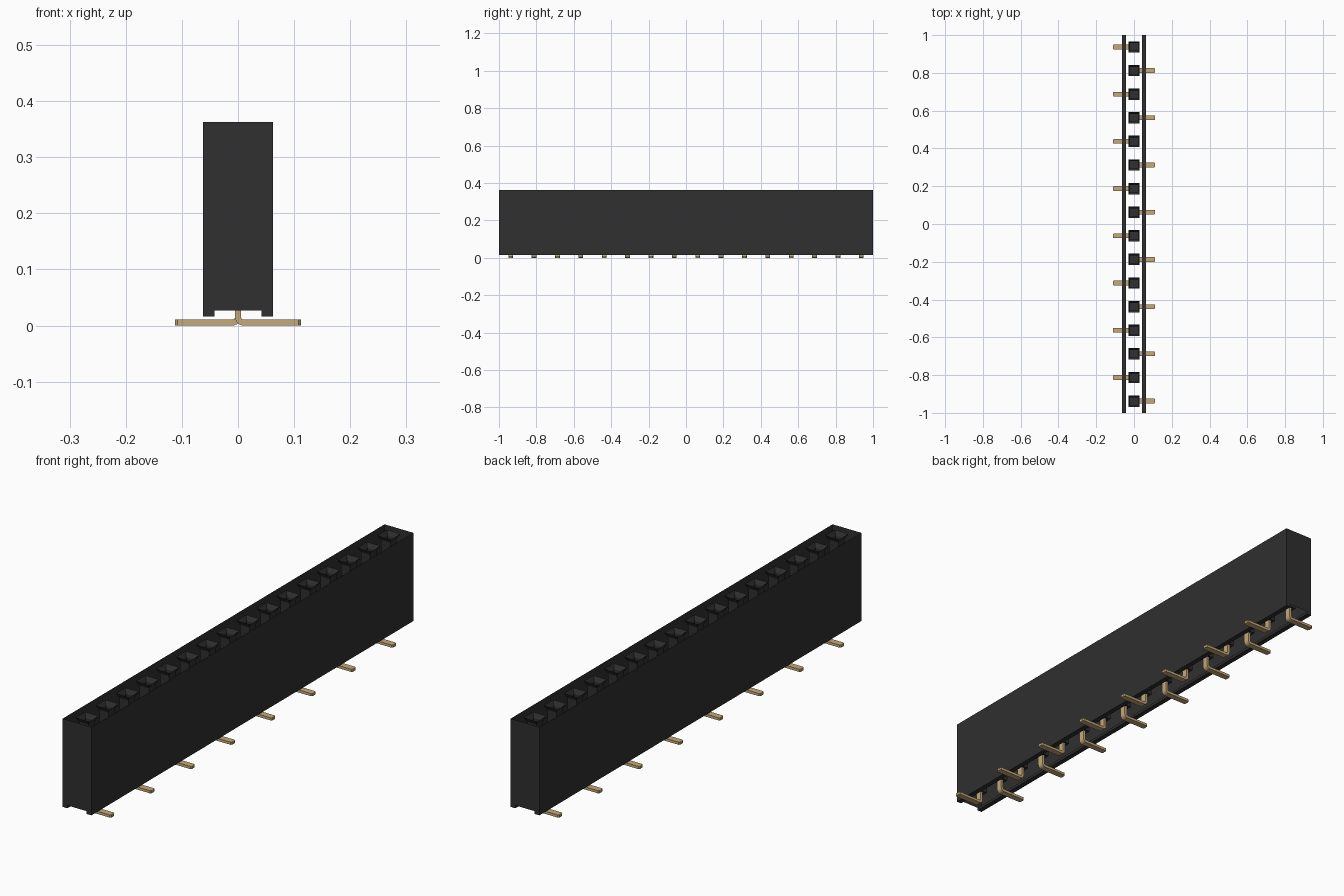
import bpy
import bmesh
import math

cube = bpy.data.objects.get("Cube")
if cube:
    bpy.data.objects.remove(cube, do_unlink=True)


def material(name, rgb, rough):
    m = bpy.data.materials.new(name)
    m.use_nodes = True
    m.diffuse_color = (*rgb, 1)
    bsdf = m.node_tree.nodes["Principled BSDF"]
    bsdf.inputs["Base Color"].default_value = (*rgb, 1)
    bsdf.inputs["Roughness"].default_value = rough
    return m


BLACK = material("black plastic", (0.029, 0.029, 0.029), 0.7)
GOLD = material("pale gold", (0.56, 0.40, 0.19), 0.5)

COUNT, PITCH = 16, 0.125
HALF_W, TOP, LEG_Z, NOTCH_Z, NOTCH_X = 0.0625, 0.363, 0.016, 0.027, 0.042


def finish(bm, name, mat):
    mesh = bpy.data.meshes.new(name)
    bm.to_mesh(mesh)
    bm.free()
    mesh.materials.append(mat)
    ob = bpy.data.objects.new(name, mesh)
    bpy.context.collection.objects.link(ob)
    return ob


def bridge(bm, a, b, closed=False):
    n = len(a)
    for i in range(n if closed else n - 1):
        j = (i + 1) % n
        bm.faces.new((a[i], a[j], b[j], b[i]))


# Housing: thin walls with two standing ribs, open between them at top and bottom
bm = bmesh.new()
half = [(HALF_W, TOP), (HALF_W, LEG_Z), (NOTCH_X, LEG_Z), (NOTCH_X, NOTCH_Z)]
section = half + [(-x, z) for x, z in reversed(half)]
front = [bm.verts.new((x, -1, z)) for x, z in section]
back = [bm.verts.new((x, 1, z)) for x, z in section]
for k in (0, 4):
    bridge(bm, front[k:k + 4], back[k:k + 4])
bm.faces.new(front[::-1])
bm.faces.new(back)
for f in bm.faces:
    f.normal_update()
    # turn side walls and ribs outwards
    c, n = f.calc_center_median(), f.normal
    if abs(n.z) > 0.5:
        flip = n.z > 0
    elif abs(n.x) > 0.5:
        flip = n.x * c.x * (1 if abs(c.x) > 0.05 else -1) < 0
    else:
        flip = n.y * c.y < 0
    if flip:
        f.normal_flip()
finish(bm, "housing", BLACK)


# Sockets: square funnel leading into a narrower blind shaft
def square(bm, y, r, z):
    return [bm.verts.new((sx * r, y + sy * r, z))
            for sx, sy in ((-1, -1), (1, -1), (1, 1), (-1, 1))]


bm = bmesh.new()
for i in range(COUNT):
    y = (i - (COUNT - 1) / 2) * PITCH
    rings = [square(bm, y, r, z) for r, z in
             ((0.030, TOP), (0.020, TOP - 0.018), (0.020, 0.05))]
    for a, b in zip(rings, rings[1:]):
        bridge(bm, a, b, closed=True)
    bm.faces.new(rings[-1])
finish(bm, "sockets", BLACK)


# Pins: bent strip, with the flat foot pointing to alternate sides
T, WIDTH, TIP, CHAMFER = 0.0105, 0.0125, 0.112, 0.004
R_IN, R_OUT, STEPS = 0.005, 0.0155, 6
CX, CZ = T / 2 + R_IN, R_OUT
bm = bmesh.new()
for i in range(COUNT):
    y = (i - (COUNT - 1) / 2) * PITCH
    side = 1 if i % 2 == 0 else -1
    # each station: outer point, inner point, half width
    stations = [((-T / 2, 0.05), (T / 2, 0.05), WIDTH)]
    for s in range(STEPS + 1):
        a = math.pi + s / STEPS * math.pi / 2
        c, d = math.cos(a), math.sin(a)
        stations.append(((CX + R_OUT * c, CZ + R_OUT * d),
                         (CX + R_IN * c, CZ + R_IN * d), WIDTH))
    stations.append(((TIP - CHAMFER, 0), (TIP - CHAMFER, T), WIDTH))
    stations.append(((TIP, 0), (TIP, T), WIDTH - CHAMFER))
    rings = []
    for o, n, w in stations:
        rings.append([bm.verts.new((side * x, y + v, z)) for (x, z), v in
                      ((o, -w), (o, w), (n, w), (n, -w))])
    for a, b in zip(rings, rings[1:]):
        bridge(bm, a, b, closed=True)
    bm.faces.new(rings[0])
    bm.faces.new(rings[-1][::-1])
bmesh.ops.recalc_face_normals(bm, faces=bm.faces)
finish(bm, "pins", GOLD)
